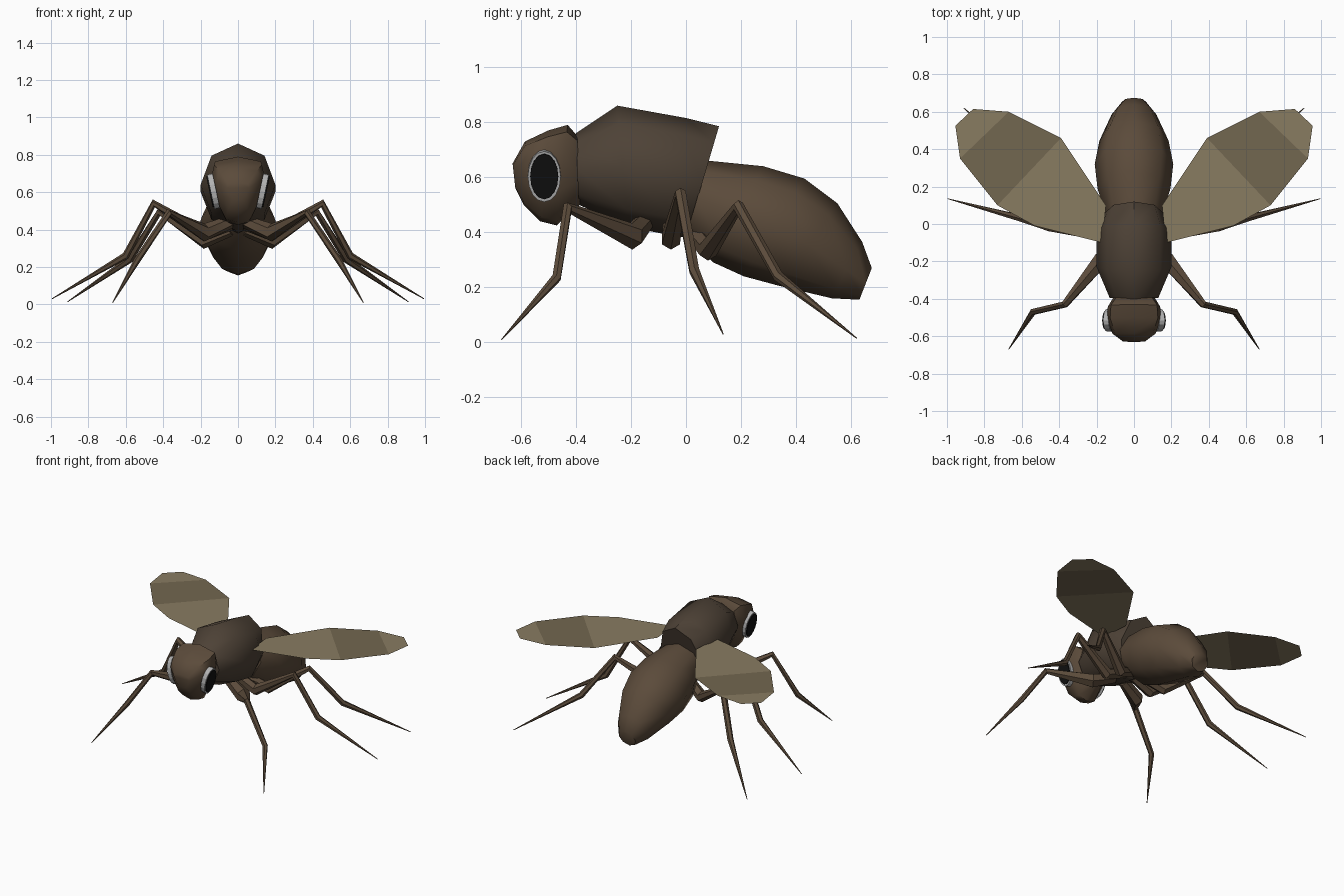
import bpy, bmesh, math
from mathutils import Vector, Matrix

if "Cube" in bpy.data.objects:
    bpy.data.objects.remove(bpy.data.objects["Cube"])


def material(name, rgb):
    m = bpy.data.materials.new(name)
    m.diffuse_color = (*rgb, 1)
    m.use_nodes = True
    m.node_tree.nodes["Principled BSDF"].inputs["Base Color"].default_value = m.diffuse_color
    return m


BROWN = material("brown", (0.105, 0.07, 0.043))
DARK = material("dark_brown", (0.075, 0.054, 0.037))
BLACK = material("black", (0.005, 0.005, 0.005))
RIM = material("rim_grey", (0.45, 0.45, 0.45))
WING = material("wing_light", (0.25, 0.2, 0.12))
WING_DARK = material("wing_dark", (0.17, 0.135, 0.08))


def finish(bm, name, mats, smooth=None, mirror=False, recalc=True):
    if recalc:
        bmesh.ops.recalc_face_normals(bm, faces=bm.faces)
    me = bpy.data.meshes.new(name)
    bm.to_mesh(me)
    bm.free()
    ob = bpy.data.objects.new(name, me)
    bpy.context.collection.objects.link(ob)
    for m in mats:
        me.materials.append(m)
    if mirror:
        ob.modifiers.new("mirror", 'MIRROR').use_mirror_merge = False
    if smooth:
        bpy.ops.object.select_all(action='DESELECT')
        ob.select_set(True)
        bpy.context.view_layer.objects.active = ob
        bpy.ops.object.shade_smooth_by_angle(angle=math.radians(smooth))
    return ob


def skin_rings(rings):
    """Bridge equal-sized rings of points and cap both ends."""
    bm = bmesh.new()
    vs = [[bm.verts.new(p) for p in r] for r in rings]
    n = len(vs[0])
    for a, b in zip(vs, vs[1:]):
        for i in range(n):
            j = (i + 1) % n
            bm.faces.new((a[i], a[j], b[j], b[i]))
    bm.faces.new(vs[0])
    bm.faces.new(vs[-1])
    return bm


def body(name, stations, section, mat, smooth):
    """Stations: top y, top z, bottom y, bottom z, half width."""
    rings = []
    for ty, tz, by, bz, w in stations:
        rings.append([(x * w, by + (ty - by) * t, bz + (tz - bz) * t) for x, t in section])
    return finish(skin_rings(rings), name, [mat], smooth)


octagon = [(math.sin(i * math.pi / 4), 0.5 + 0.5 * math.cos(i * math.pi / 4)) for i in range(8)]
half = [(0.45, 0.05), (0.8, 0.35), (1, 0.7), (0.88, 0.93)]
head_section = [(0, 0)] + half + [(0, 1)] + [(-x, t) for x, t in reversed(half)]

# Body
body("thorax", [(-0.40, 0.76, -0.39, 0.50, 0.13), (-0.25, 0.86, -0.21, 0.42, 0.20),
                (0.0, 0.815, -0.06, 0.39, 0.20), (0.12, 0.785, 0.0, 0.38, 0.155)],
     octagon, DARK, 50)
body("abdomen", [(0.08, 0.66, 0.0, 0.385, 0.15), (0.28, 0.64, 0.10, 0.29, 0.195),
                 (0.43, 0.595, 0.21, 0.24, 0.21), (0.55, 0.505, 0.34, 0.205, 0.185),
                 (0.64, 0.365, 0.53, 0.16, 0.12), (0.675, 0.27, 0.63, 0.155, 0.065)],
     octagon, BROWN, 50)
body("head", [(-0.395, 0.75, -0.385, 0.50, 0.11), (-0.43, 0.79, -0.47, 0.425, 0.14),
              (-0.50, 0.77, -0.53, 0.44, 0.145), (-0.585, 0.73, -0.59, 0.50, 0.115),
              (-0.63, 0.65, -0.62, 0.56, 0.06)],
     head_section, BROWN, 50)

# Eyes: a tilted black disc inside a slightly larger pale rim
for name, x, rz, ry, mat in (("eye_rims", 0.131, 0.094, 0.06, RIM),
                             ("eyes", 0.138, 0.084, 0.051, BLACK)):
    bm = bmesh.new()
    bmesh.ops.create_cone(
        bm, cap_ends=True, segments=16, radius1=1, radius2=1, depth=0.03,
        matrix=Matrix.Translation((x, -0.515, 0.605)) @ Matrix.Rotation(math.radians(102), 4, 'Y')
        @ Matrix.Diagonal((rz, ry, 1, 1)))
    finish(bm, name, [mat], mirror=True)

# Wings: flat panels in three tinted bands
bm = bmesh.new()
panels = [[(0.15, 0.10), (0.17, -0.10), (0.53, -0.01), (0.73, 0.10), (0.39, 0.46)],
          [(0.39, 0.46), (0.73, 0.10), (0.93, 0.35), (0.67, 0.60)],
          [(0.67, 0.60), (0.93, 0.35), (0.955, 0.525), (0.86, 0.615)]]
for k, panel in enumerate(panels):
    f = bm.faces.new([bm.verts.new((x, y, 0.67)) for x, y in panel])
    f.material_index = k % 2
bmesh.ops.remove_doubles(bm, verts=bm.verts, dist=1e-4)
finish(bm, "wings", [WING, WING_DARK], mirror=True, recalc=False)


def leg(name, path, radii, sides=6):
    pts = [Vector(p) for p in path]
    rings = []
    for i, p in enumerate(pts):
        d_in = (p - pts[max(i - 1, 0)]).normalized()
        d_out = (pts[min(i + 1, len(pts) - 1)] - p).normalized()
        t = (d_in + d_out).normalized()
        side = t.cross(Vector((0, 1, 0))).normalized()
        up = side.cross(t)
        rings.append([p + radii[i] * (side * math.cos(a) + up * math.sin(a))
                      for a in (2 * math.pi * k / sides for k in range(sides))])
    finish(skin_rings(rings), name, [BROWN], 35, mirror=True)


# Legs: hip, first joint, knee, ankle, tip
leg("front_legs", [(0.04, -0.15, 0.44), (0.18, -0.195, 0.385), (0.37, -0.43, 0.49),
                   (0.54, -0.47, 0.235), (0.67, -0.67, 0.01)],
    [0.035, 0.048, 0.02, 0.018, 0.002])
leg("middle_legs", [(0.04, -0.05, 0.43), (0.18, -0.055, 0.375), (0.45, -0.02, 0.54),
                    (0.60, 0.03, 0.26), (0.995, 0.135, 0.03)],
    [0.035, 0.038, 0.022, 0.02, 0.002])
leg("hind_legs", [(0.04, 0.03, 0.40), (0.18, 0.08, 0.335), (0.42, 0.19, 0.495),
                  (0.58, 0.335, 0.24), (0.91, 0.62, 0.015)],
    [0.035, 0.038, 0.022, 0.02, 0.002])
